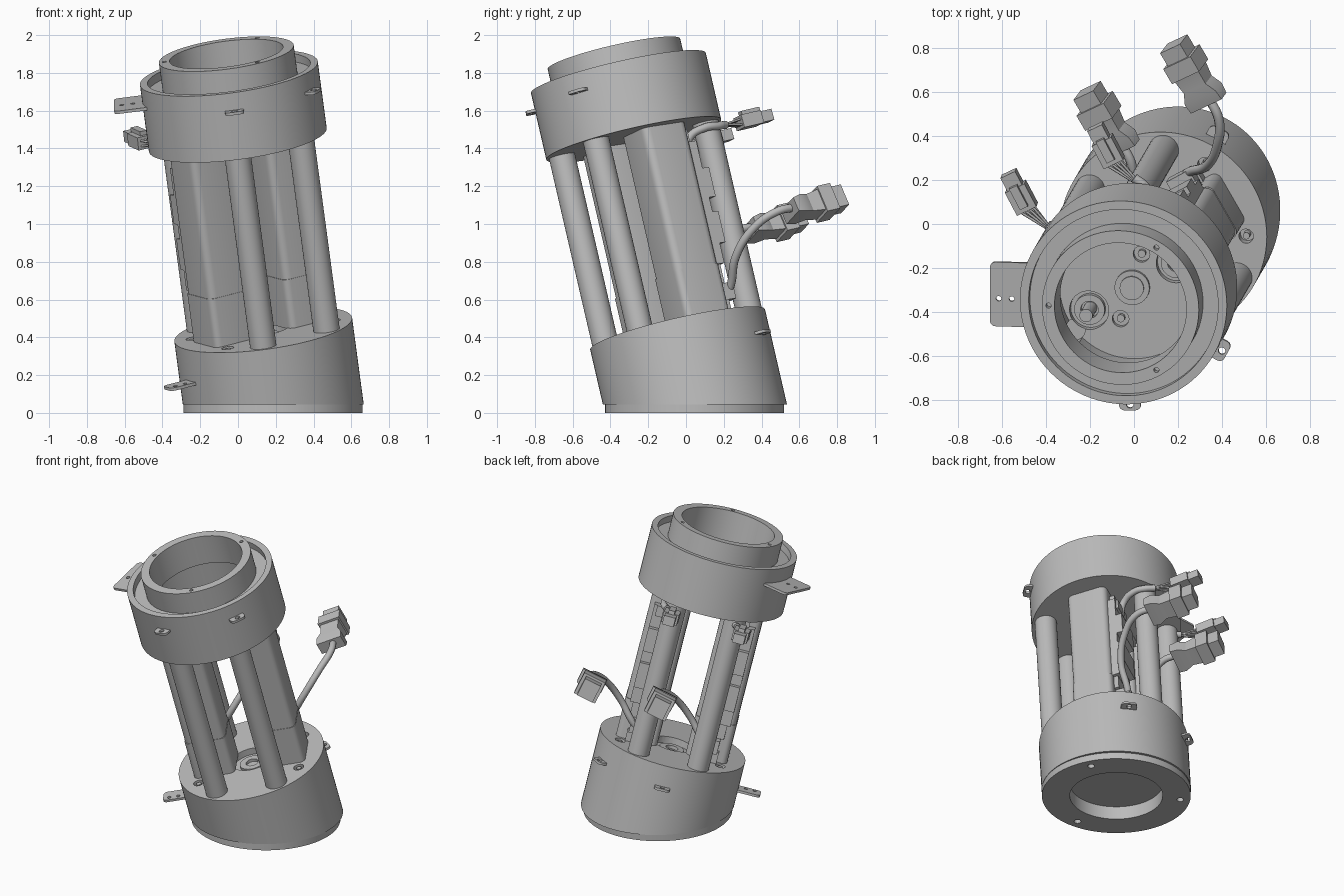
import bpy, bmesh, math
from mathutils import Matrix, Vector

old = bpy.data.objects.get("Cube")
if old:
    bpy.data.objects.remove(old)

grey = bpy.data.materials.new("machined_grey")
grey.use_nodes = True
grey.diffuse_color = (0.5, 0.5, 0.5, 1)
grey.node_tree.nodes["Principled BSDF"].inputs["Base Color"].default_value = (0.5, 0.5, 0.5, 1)

# Leaning frame: local z runs along the axis of the assembly
BASE = Vector((0.186, 0.046, 0.05))
axis = Vector((-0.134, -0.231, 1)).normalized()
side = (Vector((1, 0, 0)) - axis * axis.x).normalized()
LEAN = Matrix.Translation(BASE) @ Matrix((side, axis.cross(side), axis)).transposed().to_4x4()
UPRIGHT = Matrix.Translation((BASE.x, BASE.y, 0))


def spin(deg):
    return Matrix.Rotation(math.radians(deg), 4, 'Z')


def polar(r, deg, z=0.0):
    return Vector((r * math.cos(math.radians(deg)), r * math.sin(math.radians(deg)), z))


def finish(name, bm, matrix=LEAN):
    bmesh.ops.transform(bm, matrix=matrix, verts=bm.verts)
    bmesh.ops.recalc_face_normals(bm, faces=bm.faces)
    mesh = bpy.data.meshes.new(name)
    bm.to_mesh(mesh)
    bm.free()
    mesh.materials.append(grey)
    ob = bpy.data.objects.new(name, mesh)
    bpy.context.scene.collection.objects.link(ob)
    return ob


def lathe(name, profile, matrix=LEAN, steps=96):
    bm = bmesh.new()
    vs = [bm.verts.new((r, 0, z)) for r, z in profile]
    es = [bm.edges.new(p) for p in zip(vs, vs[1:])]
    bmesh.ops.spin(bm, geom=vs + es, cent=(0, 0, 0), axis=(0, 0, 1),
                   angle=math.tau, steps=steps, use_merge=True)
    bmesh.ops.remove_doubles(bm, verts=bm.verts, dist=1e-5)
    return finish(name, bm, matrix)


def rod(name, r, low, high, at=(0, 0, 0), matrix=LEAN, steps=32):
    place = matrix @ Matrix.Translation(at)
    return lathe(name, [(0, low), (r, low), (r, high), (0, high)], place, steps)


def box(name, low, high, matrix=LEAN, round_z=0.0):
    low, high = Vector(low), Vector(high)
    bm = bmesh.new()
    bmesh.ops.create_cube(bm, size=1)
    for v in bm.verts:
        v.co = (low + high) / 2 + v.co * (high - low)
    if round_z:
        up = [e for e in bm.edges if abs(e.verts[0].co.z - e.verts[1].co.z) > 1e-4]
        bmesh.ops.bevel(bm, geom=up, offset=round_z, segments=4, profile=0.5, affect='EDGES')
    return finish(name, bm, matrix)


def cut(ob, cutters):
    for c in cutters:
        mod = ob.modifiers.new("cut", 'BOOLEAN')
        mod.operation, mod.solver, mod.object = 'DIFFERENCE', 'EXACT', c
        c.hide_render = True
    graph = bpy.context.evaluated_depsgraph_get()
    mesh = bpy.data.meshes.new_from_object(ob.evaluated_get(graph))
    ob.modifiers.clear()
    ob.data = mesh
    for c in cutters:
        bpy.data.objects.remove(c)


def cable(name, points, r):
    curve = bpy.data.curves.new(name, 'CURVE')
    curve.dimensions = '3D'
    curve.bevel_depth, curve.bevel_resolution, curve.use_fill_caps = r, 3, True
    s = curve.splines.new('BEZIER')
    s.bezier_points.add(len(points) - 1)
    for p, co in zip(s.bezier_points, points):
        p.co = co
        p.handle_left_type = p.handle_right_type = 'AUTO'
    curve.materials.append(grey)
    ob = bpy.data.objects.new(name, curve)
    bpy.context.scene.collection.objects.link(ob)


def plug(name, sections, at, direction, up):
    # Stepped block: each section is (distance, width, height)
    d = Vector(direction).normalized()
    w = d.cross(Vector(up)).normalized()
    frame = Matrix.Translation(at) @ Matrix((w, d.cross(w), d)).transposed().to_4x4()
    bm = bmesh.new()
    rings = [[bm.verts.new((x * a / 2, y * b / 2, t))
              for x, y in ((-1, -1), (1, -1), (1, 1), (-1, 1))] for t, a, b in sections]
    for p, q in zip(rings, rings[1:]):
        for i in range(4):
            bm.faces.new((p[i], p[i - 1], q[i - 1], q[i]))
    bm.faces.new(rings[0])
    bm.faces.new(rings[-1])
    return finish(name, bm, frame)


# Base ring with a shallow recess and three screw holes
base = lathe("base_ring", [(0, 0.09), (0.296, 0.09), (0.296, 0), (0.474, 0), (0.474, 0.045),
                           (0.33, 0.045), (0.33, 0.13), (0, 0.13)], UPRIGHT)
cut(base, [rod("hole", 0.022, -0.1, 0.04, polar(0.41, a), UPRIGHT) for a in (27, 147, 267)])

# Lower housing, trimmed level at the bottom
lower = rod("lower_housing", 0.475, -0.3, 0.405, steps=96)
cut(lower, [box("trim", (-1, -1, -1), (1, 1, 0.045), Matrix.Identity(4)),
            rod("bore", 0.335, -0.1, 0.14, matrix=UPRIGHT),
            rod("recess", 0.13, 0.36, 0.5)]
    + [rod("hole", 0.033, 0.35, 0.5, polar(0.38, a)) for a in (0, 60, 180, 240)])
lathe("lower_bearing", [(0.04, 0.35), (0.04, 0.38), (0.08, 0.38), (0.08, 0.35)], steps=40)
for a in (0, 60, 180, 240):
    rod("lower_screw", 0.016, 0.34, 0.4, polar(0.38, a), steps=16)

# Upper housing with outer rim, groove and hollow collar
upper = lathe("upper_housing", [(0, 1.446), (0.475, 1.446), (0.475, 1.81), (0.435, 1.81),
                                (0.435, 1.765), (0.36, 1.765), (0.36, 1.915), (0.303, 1.915),
                                (0.303, 1.71), (0.335, 1.71), (0.335, 1.49), (0, 1.49)])
cut(upper, [rod("hole", 0.012, 1.88, 2, polar(0.33, a)) for a in (60, 180, 300)]
    + [rod("hole", 0.09, 1.4, 1.55, polar(0.23, a)) for a in (30, 210)]
    + [rod("hole", 0.038, 1.46, 1.55, polar(0.16, a)) for a in (75, 250)]
    + [rod("notch", 0.05, 1.48, 1.6, polar(0.34, 218))])
rod("center_cap", 0.08, 1.48, 1.51)
rod("center_cap_top", 0.055, 1.5, 1.52)
for a in (75, 250):
    rod("floor_screw", 0.018, 1.45, 1.485, polar(0.16, a), steps=16)

# Four tubes joining the housings
for a in (-90, -30, 90, 150):
    rod("tube", 0.07, 0.4, 1.46, polar(0.39, a))

# Mounting ears and wide tabs
for a, z in ((-88, 1.7), (-28, 1.7), (62, 0.25), (121, 0.25)):
    ear = box("ear", (0.43, -0.05, z), (0.525, 0.05, z + 0.016), LEAN @ spin(a), 0.025)
    cut(ear, [rod("hole", 0.016, z - 0.1, z + 0.1, polar(0.498, a))])
for a, z, reach, half in ((180, 1.7, 0.625, 0.15), (210, 0.215, 0.62, 0.05)):
    tab = box("tab", (0.43, -half, z), (reach, half, z + 0.016), LEAN @ spin(a), 0.025)
    cut(tab, [rod("hole", 0.012, z - 0.1, z + 0.1, spin(a) @ Vector((reach - d, 0.02, 0)))
              for d in (0.04, 0.1)])

# Two motors with connector blocks, cables and plugs
shift = LEAN.to_3x3() @ polar(-0.46, 30)
for angle, offset in ((30, Vector()), (210, shift)):
    frame = LEAN @ Matrix.Translation(polar(0.23, angle)) @ spin(30)
    h = 0.135
    box("motor_cap", (-h, -h, 0.4), (h, h, 0.67), frame, 0.035)
    box("motor_body", (-h + 0.003, -h + 0.003, 0.67), (h - 0.003, h - 0.003, 1.447), frame, 0.04)
    box("motor_rail", (-0.1, h - 0.01, 0.67), (0.1, h + 0.045, 1.34), frame)
    for z0, z1, x, out in ((0.4, 0.48, 0.07, 0.04), (0.48, 0.57, 0.06, 0.09), (0.57, 0.67, 0.08, 0.03),
                           (0.78, 0.95, 0.1, 0.08), (1.03, 1.19, 0.1, 0.085), (1.27, 1.34, 0.08, 0.06),
                           (1.34, 1.41, 0.06, 0.03)):
        box("motor_block", (-x, h - 0.01, z0), (x, h + out, z1), frame)
    lathe("shaft_collar", [(0.04, 1.44), (0.07, 1.44), (0.07, 1.48), (0.04, 1.48), (0.04, 1.44)],
          frame, 32)
    rod("motor_shaft", 0.03, 1.44, 1.6 if angle == 210 else 1.5, matrix=frame)

    def move(*points):
        return [Vector(p) + offset for p in points]

    # Power cable and large stepped plug
    cable("power_cable", move((0.21, 0.2, 0.59), (0.25, 0.235, 0.67), (0.33, 0.265, 0.83),
                              (0.38, 0.36, 0.98), (0.385, 0.48, 1.065), (0.33, 0.59, 1.09)), 0.022)
    plug("power_plug", [(0, 0.17, 0.08), (0.05, 0.17, 0.1), (0.1, 0.12, 0.1), (0.17, 0.13, 0.12),
                        (0.17, 0.15, 0.15), (0.25, 0.15, 0.15), (0.25, 0.11, 0.12),
                        (0.32, 0.11, 0.12)], move((0.34, 0.55, 1.07))[0],
         (-0.5, 0.85, 0.2), (-0.35, -0.35, 1))

    # Signal lead, fanned wires and small plug
    cable("signal_lead", move((0.11, 0.0, 1.36), (0.105, 0.02, 1.46), (0.09, 0.1, 1.51),
                              (0.05, 0.17, 1.52), (0.0, 0.21, 1.525)), 0.022)
    d = Vector((-0.45, 0.85, 0.2)).normalized()
    across = d.cross(axis).normalized()
    start, end = move((0.0, 0.2, 1.525), (-0.09, 0.28, 1.535))
    for k in (-1.5, -0.5, 0.5, 1.5):
        for up in (-0.015, 0.015):
            cable("wire", [start + across * k * 0.006, end + across * k * 0.02 + axis * up], 0.006)
    plug("signal_plug", [(0, 0.1, 0.07), (0.12, 0.1, 0.07), (0.12, 0.075, 0.06), (0.19, 0.075, 0.06)],
         end, d, axis)
    plug("signal_latch", [(0.02, 0.04, 0.025), (0.13, 0.04, 0.025)], end + axis * 0.045, d, axis)

# Smooth round walls, sharp edges
bpy.ops.object.select_all(action='DESELECT')
for ob in bpy.context.scene.objects:
    if ob.type == 'MESH':
        ob.select_set(True)
        bpy.context.view_layer.objects.active = ob
bpy.ops.object.shade_smooth_by_angle(angle=math.radians(30))
